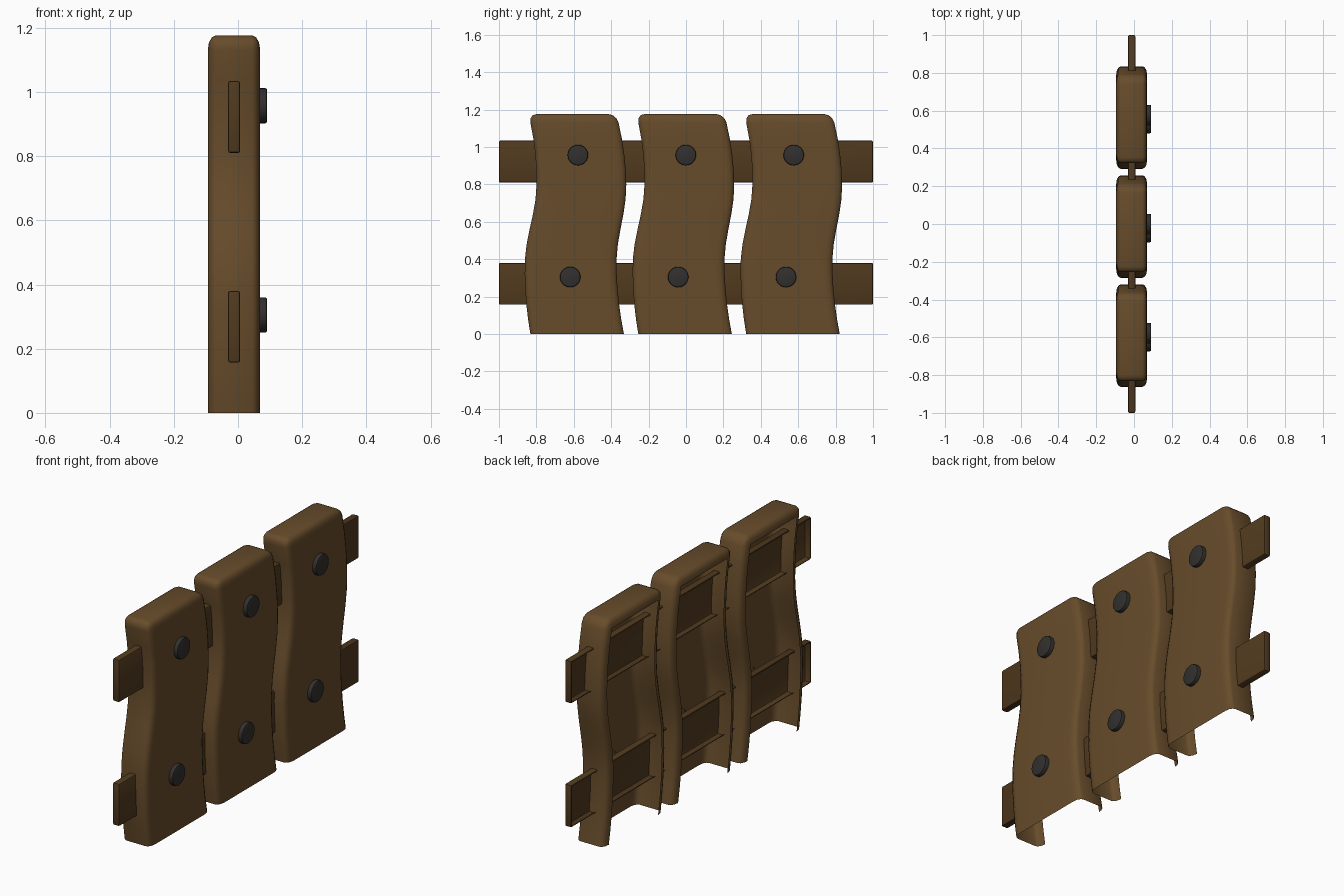
import bpy, bmesh, math
from mathutils import Matrix, Vector

if "Cube" in bpy.data.objects:
    bpy.data.objects.remove(bpy.data.objects["Cube"])


def material(name, rgb):
    m = bpy.data.materials.new(name)
    m.diffuse_color = (*rgb, 1)
    m.use_nodes = True
    m.node_tree.nodes["Principled BSDF"].inputs["Base Color"].default_value = m.diffuse_color
    return m


PLANK = material("plank_wood", (0.135, 0.072, 0.024))
RAIL = material("rail_wood", (0.082, 0.042, 0.013))
IRON = material("dark_iron", (0.032, 0.030, 0.028))


def finish(bm, name, mat, angle=40):
    me = bpy.data.meshes.new(name)
    bm.to_mesh(me)
    bm.free()
    me.materials.append(mat)
    ob = bpy.data.objects.new(name, me)
    bpy.context.collection.objects.link(ob)
    bpy.ops.object.select_all(action='DESELECT')
    ob.select_set(True)
    bpy.context.view_layer.objects.active = ob
    bpy.ops.object.shade_smooth_by_angle(angle=math.radians(angle))
    return ob


def box(lo, hi):
    lo, hi = Vector(lo), Vector(hi)
    bm = bmesh.new()
    bmesh.ops.create_cube(bm, size=1, matrix=Matrix.Translation((lo + hi) / 2)
                          @ Matrix.Diagonal((*(hi - lo), 1)))
    return bm


def drop_faces(bm, direction):
    """Remove the flat outermost face on one side, leaving an open shell."""
    d = Vector(direction)
    bm.normal_update()
    far = max(v.co.dot(d) for v in bm.verts)
    dead = [f for f in bm.faces if f.normal.dot(d) > 0.99
            and f.calc_center_median().dot(d) > far - 1e-4]
    bmesh.ops.delete(bm, geom=dead, context='FACES')


# S-shaped centre line and width of the planks
def centre(z):
    if z < 0.37:
        return -0.04 + 0.035 * (1 - z / 0.37) ** 2
    if z < 0.80:
        return -0.04 + 0.058 * (1 - math.cos(math.pi * (z - 0.37) / 0.43)) / 2
    return 0.018 - 0.048 * ((z - 0.80) / 0.375) ** 2


TOP, XB, XF, SQUASH = 1.176, -0.094, 0.069, 0.55


# Plank: bevelled slab, open at the back and bottom, bent sideways
def plank(name, y0):
    bm = box((XB / SQUASH, -0.25, 0), (XF / SQUASH, 0.25, TOP))
    edges = [e for e in bm.edges if any(v.co.z > 0.1 for v in e.verts)]
    bmesh.ops.bevel(bm, geom=edges, offset=0.045, segments=3, profile=0.5,
                    affect='EDGES')
    drop_faces(bm, (0, 0, -1))
    drop_faces(bm, (-1, 0, 0))
    for i in range(1, 14):
        bmesh.ops.bisect_plane(bm, geom=bm.verts[:] + bm.edges[:] + bm.faces[:],
                               plane_co=(0, 0, i * 1.12 / 14), plane_no=(0, 0, 1))
    for v in bm.verts:
        z = v.co.z
        v.co.x *= SQUASH
        v.co.y = v.co.y * (1 - 0.06 * z / TOP) + centre(z) + y0
    finish(bm, name, PLANK)


# Rail: thin open-backed strip running through the planks
def rail(name, z0, z1):
    bm = box((-0.031, -1, z0), (0.007, 1, z1))
    bmesh.ops.bevel(bm, geom=bm.edges[:], offset=0.007, segments=2, profile=0.5,
                    affect='EDGES')
    drop_faces(bm, (-1, 0, 0))
    finish(bm, name, RAIL)


# Bolt: round head with a softened rim
def bolt(name, y, z):
    bm = bmesh.new()
    x0, x1 = XF - 0.002, 0.091
    bmesh.ops.create_cone(bm, cap_ends=True, segments=24, radius1=0.055,
                          radius2=0.055, depth=x1 - x0,
                          matrix=Matrix.Translation(((x0 + x1) / 2, y, z))
                          @ Matrix.Rotation(math.pi / 2, 4, 'Y'))
    rim = [e for e in bm.edges if all(v.co.x > x1 - 1e-4 for v in e.verts)]
    bmesh.ops.bevel(bm, geom=rim, offset=0.007, segments=2, profile=0.5,
                    affect='EDGES')
    drop_faces(bm, (-1, 0, 0))
    finish(bm, name, IRON)


for side, y0 in (("left", -0.577), ("middle", 0), ("right", 0.577)):
    plank(side + "_plank", y0)
    bolt(side + "_upper_bolt", y0 - 0.001, 0.957)
    bolt(side + "_lower_bolt", y0 - 0.042, 0.305)

rail("lower_rail", 0.157, 0.38)
rail("upper_rail", 0.81, 1.034)
